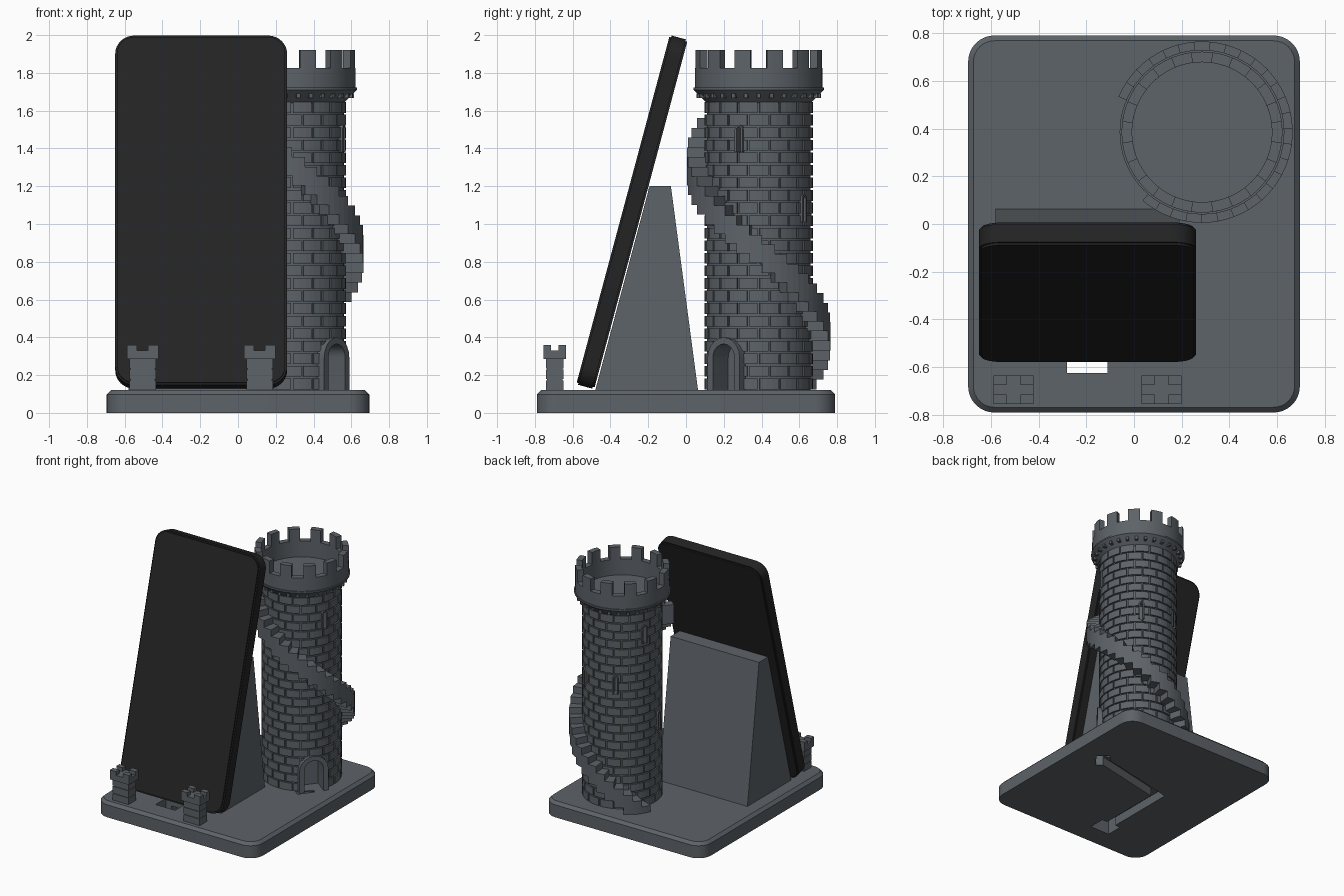
import bpy, bmesh
from math import sin, cos, pi, radians, atan2
from mathutils import Matrix, Vector

if "Cube" in bpy.data.objects:
    bpy.data.objects.remove(bpy.data.objects["Cube"])


def material(name, color):
    m = bpy.data.materials.new(name)
    m.use_nodes = True
    m.diffuse_color = (*color, 1)
    m.node_tree.nodes["Principled BSDF"].inputs["Base Color"].default_value = (*color, 1)
    return m


STONE = material("slate grey", (0.11, 0.125, 0.14))
BLACK = material("black", (0.017, 0.017, 0.017))
TOWER = Vector((0.285, 0.385, 0))   # tower axis
FLOOR = 0.12                        # top of the base


def finish(name, bm, mat=STONE, smooth=False):
    bmesh.ops.recalc_face_normals(bm, faces=bm.faces)
    me = bpy.data.meshes.new(name)
    bm.to_mesh(me)
    bm.free()
    me.materials.append(mat)
    ob = bpy.data.objects.new(name, me)
    bpy.context.collection.objects.link(ob)
    if smooth:
        shade(ob)
    return ob


def shade(ob):
    bpy.ops.object.select_all(action='DESELECT')
    ob.select_set(True)
    bpy.context.view_layer.objects.active = ob
    bpy.ops.object.shade_smooth_by_angle(angle=radians(30))


def box(bm, center, size, turn=0):
    m = Matrix.Translation(center) @ Matrix.Rotation(turn, 4, 'Z') @ Matrix.Diagonal((*size, 1))
    return bmesh.ops.create_cube(bm, size=1, matrix=m)


def sector(bm, r0, r1, a0, a1, z0, z1, n=3):
    """Curved block around the tower axis, angles in degrees."""
    rings = []
    for i in range(n + 1):
        a = radians(a0 + (a1 - a0) * i / n)
        rings.append([bm.verts.new(TOWER + Vector((r * cos(a), r * sin(a), z)))
                      for r, z in ((r0, z0), (r1, z0), (r1, z1), (r0, z1))])
    for p, q in zip(rings, rings[1:]):
        for k in range(4):
            bm.faces.new((p[k], p[k - 1], q[k - 1], q[k]))
    bm.faces.new(rings[0])
    bm.faces.new(rings[-1])


def arch(half, z0, z1, n=10):
    """Outline of a round-headed opening as (sideways, height) pairs."""
    top = [(half * cos(pi * i / n), z1 - half + half * sin(pi * i / n)) for i in range(n + 1)]
    return [(half, z0)] + top + [(-half, z0)]


def on_wall(angle, r, pts, bm):
    rad = Vector((cos(radians(angle)), sin(radians(angle)), 0))
    tan = Vector((-rad.y, rad.x, 0))
    return [bm.verts.new(TOWER + rad * r + tan * u + Vector((0, 0, z))) for u, z in pts]


def arch_frame(bm, angle, r0, r1, outer, inner):
    loops = [on_wall(angle, r, p, bm) for r, p in ((r0, outer), (r1, outer), (r1, inner), (r0, inner))]
    for i in range(len(outer) - 1):
        for k in range(4):
            bm.faces.new((loops[k][i], loops[k - 1][i], loops[k - 1][i + 1], loops[k][i + 1]))
    for i in (0, -1):
        bm.faces.new([lp[i] for lp in loops])


def arch_solid(bm, angle, r0, r1, pts):
    a, b = on_wall(angle, r0, pts, bm), on_wall(angle, r1, pts, bm)
    bm.faces.new(a)
    bm.faces.new(b)
    for i in range(len(a)):
        bm.faces.new((a[i - 1], a[i], b[i], b[i - 1]))


def cut(ob, cutters):
    for c in cutters:
        c.hide_render = True
        mod = ob.modifiers.new("cut", 'BOOLEAN')
        mod.operation, mod.solver, mod.object = 'DIFFERENCE', 'EXACT', c
    dg = bpy.context.evaluated_depsgraph_get()
    me = bpy.data.meshes.new_from_object(ob.evaluated_get(dg))
    ob.modifiers.clear()
    ob.data = me


def rounded_slab(bm, size, axis, radius):
    """Box whose edges along one axis are rounded."""
    box(bm, (0, 0, 0), size)
    edges = [e for e in bm.edges
             if abs((e.verts[0].co - e.verts[1].co)[axis]) > 1e-4]
    bmesh.ops.bevel(bm, geom=edges, offset=radius, segments=8, profile=0.5, affect='EDGES')


def rim(bm, axis, sides):
    return [e for e in bm.edges for s in sides
            if all(v.co[axis] * s > 0 for v in e.verts)]


# Base with chamfered top and cable channel underneath
bm = bmesh.new()
rounded_slab(bm, (1.39, 1.58, FLOOR), 2, 0.11)
bmesh.ops.bevel(bm, geom=rim(bm, 2, [1]), offset=0.022, segments=1, affect='EDGES')
bmesh.ops.translate(bm, verts=bm.verts, vec=(0, 0, FLOOR / 2))
base = finish("base", bm, smooth=True)

corner, door_end = Vector((-0.195, 0.04, 0.03)), Vector((0.45, 0.18, 0.03))
run = door_end - corner
turn = atan2(run.y, run.x)
channel = []
for center, size, t in (((-0.195, -0.56, 0.06), (0.17, 0.13, 0.2), 0),
                        ((-0.195, -0.24, 0.03), (0.08, 0.62, 0.08), 0),
                        ((corner + door_end) / 2, (run.length + 0.06, 0.08, 0.08), turn),
                        ((0.45, 0.18, 0.06), (0.13, 0.1, 0.14), radians(52))):
    bm = bmesh.new()
    box(bm, center, size, t)
    channel.append(finish("channel_cutter", bm))
cut(base, channel)

# Phone leaning back, and the wedge behind it
bm = bmesh.new()
rounded_slab(bm, (0.91, 0.098, 1.914), 1, 0.1)
bmesh.ops.bevel(bm, geom=rim(bm, 1, [1, -1]), offset=0.01, segments=2, affect='EDGES')
bmesh.ops.transform(bm, verts=bm.verts, matrix=Matrix.Translation((-0.195, -0.286, 1.063))
                    @ Matrix.Rotation(radians(-15), 4, 'X'))
finish("phone", bm, BLACK, smooth=True)

bm = bmesh.new()
side = [bm.verts.new((-0.58, y, z)) for y, z in
        ((-0.483, FLOOR - 0.01), (0.065, FLOOR - 0.01), (-0.08, 1.2), (-0.193, 1.2))]
face = bm.faces.new(side)
ext = bmesh.ops.extrude_face_region(bm, geom=[face])["geom"]
bmesh.ops.translate(bm, verts=[v for v in ext if isinstance(v, bmesh.types.BMVert)], vec=(0.77, 0, 0))
finish("back_rest", bm)

# Small battlement posts holding the phone's foot
for name, x in (("right_post", -0.505), ("left_post", 0.115)):
    bm = bmesh.new()
    y = -0.695
    box(bm, (x, y, 0.2), (0.13, 0.08, 0.18))
    for i in range(3):
        box(bm, (x, y, 0.147 + i * 0.057), (0.14, 0.092, 0.051))
    box(bm, (x, y, 0.308), (0.166, 0.12, 0.045))
    for sx in (-1, 1):
        for sy in (-1, 1):
            box(bm, (x + sx * 0.056, y + sy * 0.04, 0.343), (0.054, 0.04, 0.034))
    finish(name, bm)

# Tower core and brick courses
bm = bmesh.new()
bmesh.ops.create_cone(bm, cap_ends=True, segments=72, radius1=0.275, radius2=0.275, depth=1.56,
                      matrix=Matrix.Translation(TOWER + Vector((0, 0, 0.89))))
core = finish("tower_core", bm)

bm = bmesh.new()
ROWS, COUNT = 23, 16
pitch, step = (1.65 - FLOOR) / ROWS, 360 / COUNT
for row in range(ROWS):
    z = FLOOR + row * pitch
    for i in range(COUNT):
        a = (i + row % 2 / 2) * step
        sector(bm, 0.26, 0.287, a + 1.1, a + step - 1.1, z + 0.005, z + pitch - 0.005)
bricks = finish("tower_bricks", bm)

# Doorway and slit windows
DOOR = -38
openings = bmesh.new()
frames = bmesh.new()
arch_solid(openings, DOOR, 0.17, 0.4, arch(0.072, FLOOR, 0.365))
arch_frame(frames, DOOR, 0.19, 0.302, arch(0.108, FLOOR, 0.4), arch(0.072, FLOOR, 0.365))
for angle, z in ((-21, 1.45), (55, 1.08), (115, 1.1), (158, 1.48), (188, 0.75)):
    hole = arch(0.012, z - 0.07, z + 0.065)
    arch_solid(openings, angle, 0.24, 0.4, hole)
    arch_frame(frames, angle, 0.25, 0.297, arch(0.022, z - 0.07, z + 0.075), hole)
cutter = finish("opening_cutter", openings)
finish("opening_frames", frames, smooth=True)
cut(core, [cutter])
cut(bricks, [cutter])
shade(core)
for c in channel + [cutter]:
    bpy.data.objects.remove(c)

# Flared crown with floor, merlons and dentils
bm = bmesh.new()
profile = ((0, 1.64), (0.275, 1.64), (0.345, 1.71), (0.345, 1.722), (0.337, 1.722),
           (0.337, 1.825), (0.293, 1.825), (0.293, 1.7), (0, 1.7))
pts = [bm.verts.new(TOWER + Vector((r, 0, z))) for r, z in profile]
edges = [bm.edges.new(p) for p in zip(pts, pts[1:])]
bmesh.ops.spin(bm, geom=pts + edges, cent=TOWER, axis=(0, 0, 1), angle=2 * pi, steps=72)
bmesh.ops.remove_doubles(bm, verts=bm.verts, dist=1e-4)
finish("tower_crown", bm, smooth=True)

bm = bmesh.new()
for i in range(12):
    sector(bm, 0.293, 0.337, i * 30 + 7.5, i * 30 + 22.5, 1.82, 1.92, 4)
finish("merlons", bm)

bm = bmesh.new()
for i in range(30):
    sector(bm, 0.29, 0.33, i * 12 - 1.8, i * 12 + 1.8, 1.668, 1.69, 1)
finish("dentils", bm)

# Spiral stair climbing round the tower
bm = bmesh.new()
STEPS, START, SWEEP = 28, 157, -288
rise, tread = (1.56 - FLOOR) / STEPS, SWEEP / STEPS
for i in range(STEPS):
    top = FLOOR + rise * (i + 1)
    a = START + tread * i
    sector(bm, 0.27, 0.38, a, a + tread, max(FLOOR, top - 0.15), top, 2)
finish("spiral_stair", bm)
